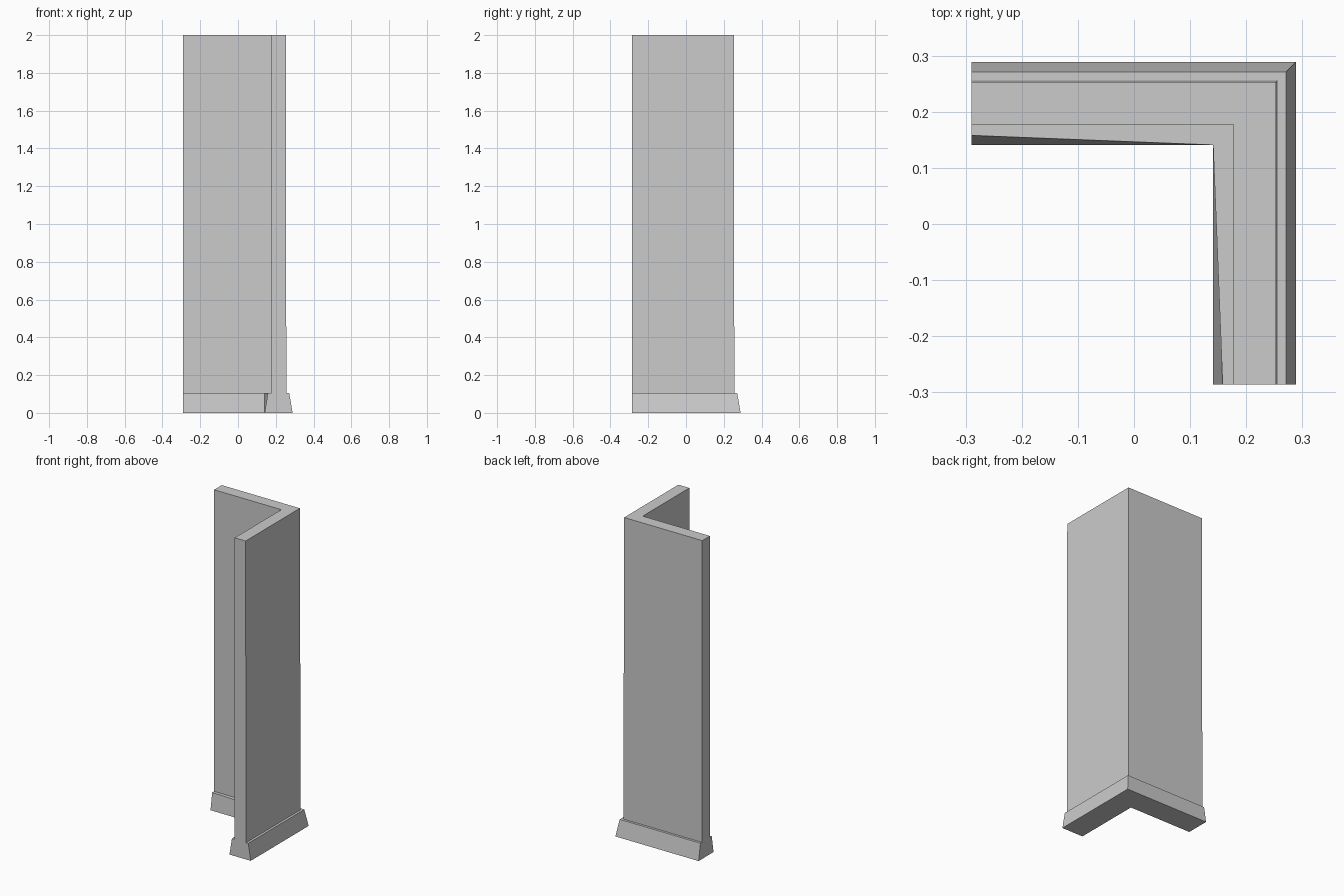
import bpy
import bmesh

if "Cube" in bpy.data.objects:
    bpy.data.objects.remove(bpy.data.objects["Cube"])

LEFT, FRONT = -0.29, -0.286


def l_section(outer, corner, end):
    """L outline: outer face, inner corner, inner face at the two free ends."""
    return [(LEFT, outer), (LEFT, end), (corner, corner),
            (end, FRONT), (outer, FRONT), (outer, outer)]


def loft(name, bottom, top, z0, z1):
    """Closed solid between two L outlines."""
    bm = bmesh.new()
    low = [bm.verts.new((x, y, z0)) for x, y in bottom]
    high = [bm.verts.new((x, y, z1)) for x, y in top]
    bm.faces.new(low[::-1])
    bm.faces.new(high)
    n = len(low)
    for i in range(n):
        j = (i + 1) % n
        bm.faces.new((low[i], low[j], high[j], high[i]))
    bmesh.ops.recalc_face_normals(bm, faces=bm.faces)
    mesh = bpy.data.meshes.new(name)
    bm.to_mesh(mesh)
    bm.free()
    obj = bpy.data.objects.new(name, mesh)
    bpy.context.collection.objects.link(obj)
    return obj


# Sloped plinth: the inner face only leans in towards the free ends
loft("plinth", l_section(0.289, 0.141, 0.141),
     l_section(0.271, 0.141, 0.158), 0.0, 0.105)

# Tall corner wall, outer faces very slightly tapered
loft("corner_wall", l_section(0.256, 0.177, 0.177),
     l_section(0.253, 0.177, 0.177), 0.105, 2.0)
